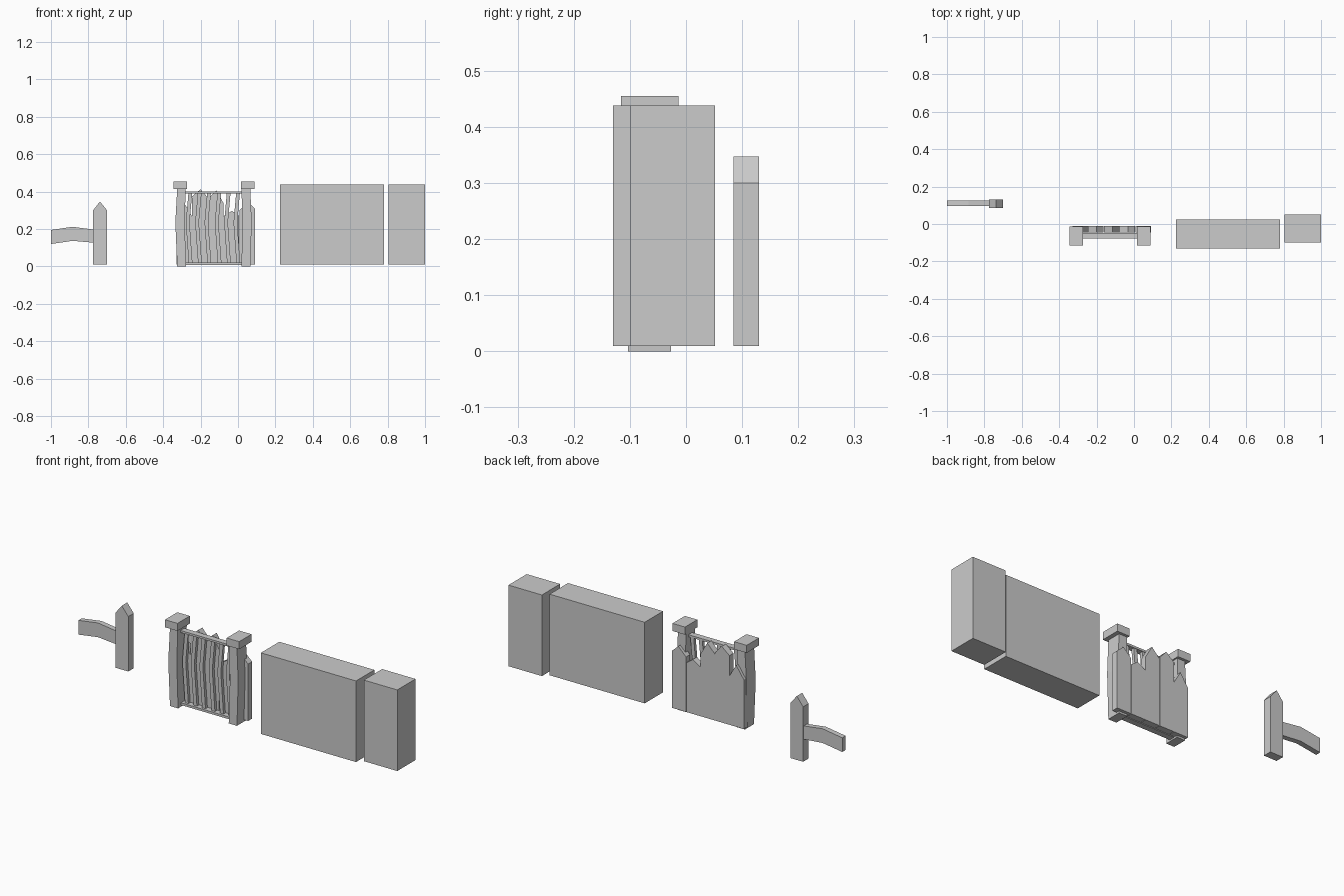
import bpy

if "Cube" in bpy.data.objects:
    bpy.data.objects.remove(bpy.data.objects["Cube"])


def prism(name, outline, y0, y1):
    """Extrude an x-z outline (counter-clockwise seen from the front) from y0 to y1."""
    n = len(outline)
    verts = [(x, y, z) for y in (y0, y1) for x, z in outline]
    faces = [tuple(range(n)), tuple(range(2 * n - 1, n - 1, -1))]
    faces += [(i, i + n, (i + 1) % n + n, (i + 1) % n) for i in range(n)]
    mesh = bpy.data.meshes.new(name)
    mesh.from_pydata(verts, [], faces)
    ob = bpy.data.objects.new(name, mesh)
    bpy.context.collection.objects.link(ob)
    return ob


def box(name, x0, x1, y0, y1, z0, z1):
    return prism(name, [(x0, z0), (x1, z0), (x1, z1), (x0, z1)], y0, y1)


def bent(name, rows, y0, y1):
    """Crooked upright: rows of (left x, right x, z) from bottom to top."""
    right = [(r, z) for l, r, z in rows]
    left = [(l, z) for l, r, z in reversed(rows)]
    return prism(name, right + left, y0, y1)


def picket(name, x0, x1, z0, left, right, peak, px, y0, y1):
    """Board with a pointed top."""
    return prism(name, [(x0, z0), (x1, z0), (x1, right), (px, peak), (x0, left)], y0, y1)


# Solid wall section and end pier
box("wall_block", 0.225, 0.78, -0.13, 0.023, 0.01, 0.438)
box("wall_pier", 0.805, 1.0, -0.10, 0.052, 0.01, 0.438)

# Small picket with sagging rail
picket("picket_post", -0.775, -0.70, 0.01, 0.30, 0.30, 0.347, -0.738, 0.085, 0.13)
prism("picket_rail", [(-1, 0.12), (-0.885, 0.137), (-0.77, 0.127),
                      (-0.77, 0.197), (-0.885, 0.212), (-1, 0.195)], 0.097, 0.125)

# Gate posts with caps
bent("gate_post_left", [(-0.325, -0.278, 0), (-0.335, -0.285, 0.235), (-0.325, -0.28, 0.415)],
     -0.103, -0.027)
bent("gate_post_right", [(0.018, 0.066, 0), (0.025, 0.073, 0.235), (0.018, 0.066, 0.415)],
     -0.103, -0.027)
for side, x in (("left", -0.345), ("right", 0.015)):
    box("gate_cap_" + side, x, x + 0.073, -0.116, -0.013, 0.415, 0.455)

# Gate rails
box("gate_rail_top", -0.285, 0.025, -0.078, -0.047, 0.39, 0.401)
box("gate_rail_bottom", -0.285, 0.025, -0.078, -0.047, 0.008, 0.02)

# Pointed boards behind the gate
boards = [(0.27, 0.27, 0.335), (0.375, 0.37, 0.412), (0.36, 0.34, 0.407),
          (0.27, 0.27, 0.297), (0.30, 0.31, 0.345)]
for i, (left, right, peak) in enumerate(boards):
    x0 = -0.33 + i * 0.0844
    picket("gate_board", x0, x0 + 0.083, 0.01, left, right, peak, x0 + 0.045, -0.045, -0.011)

# Crooked thin bars in front of the boards
for x in (-0.255, -0.205, -0.155, -0.10, -0.05, 0.0):
    bent("gate_bar", [(x - 0.008, x + 0.012, 0.012), (x - 0.024, x - 0.004, 0.235),
                      (x - 0.01, x + 0.01, 0.392)], -0.066, -0.05)
